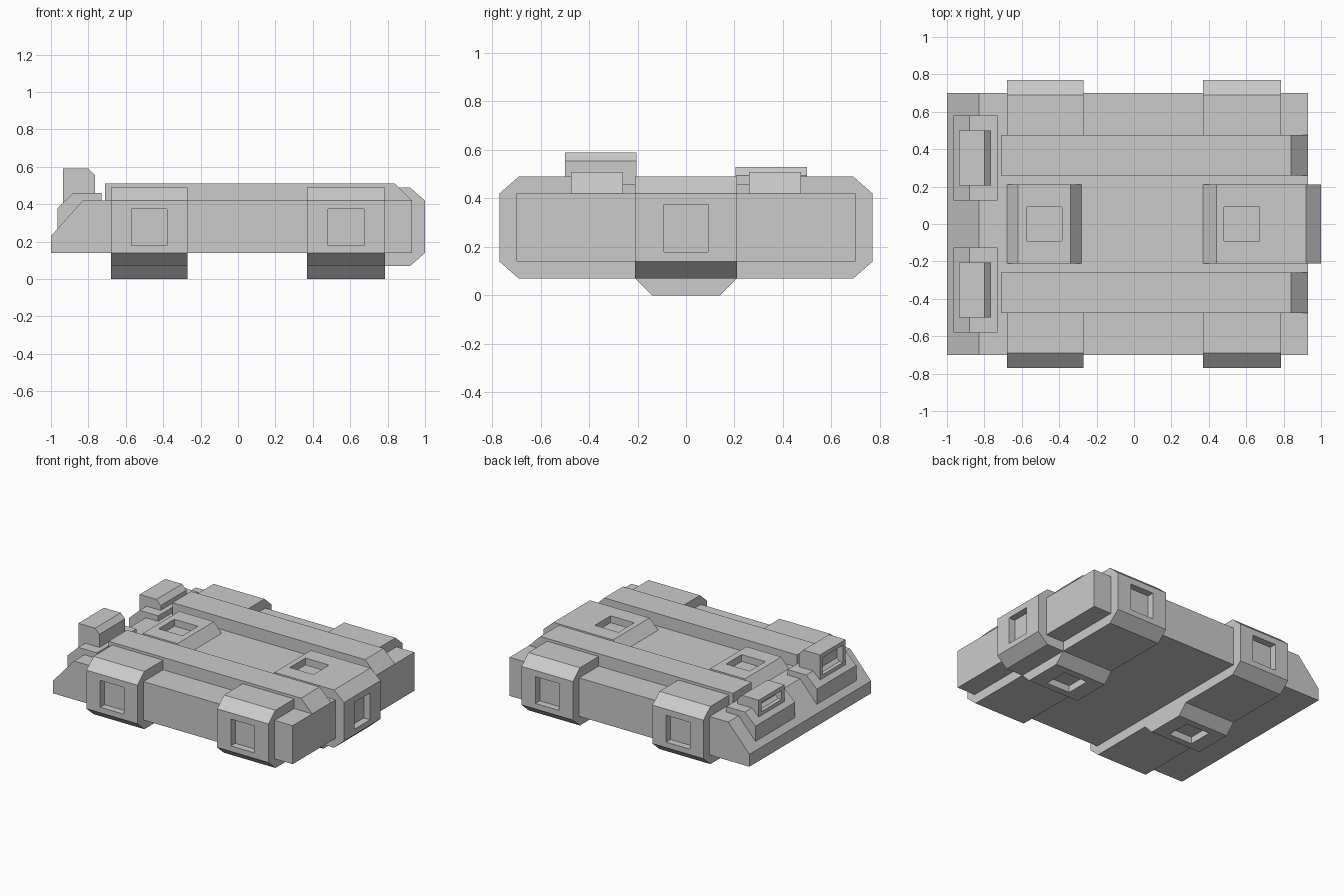
import bpy
import bmesh
from mathutils import Vector

cube = bpy.data.objects.get("Cube")
if cube:
    bpy.data.objects.remove(cube, do_unlink=True)

grey = bpy.data.materials.new("plain_grey")
grey.use_nodes = True
colour = (0.6, 0.6, 0.6, 1)
grey.diffuse_color = colour
grey.node_tree.nodes["Principled BSDF"].inputs["Base Color"].default_value = colour


def prism(name, profile, axis, lo, hi):
    """Extrude a profile, drawn in XZ (axis Y) or YZ (axis X), from lo to hi."""
    def place(p, t):
        return (p[0], t, p[1]) if axis == "Y" else (t, p[0], p[1])
    bm = bmesh.new()
    face = bm.faces.new([bm.verts.new(place(p, lo)) for p in profile])
    ext = bmesh.ops.extrude_face_region(bm, geom=[face])["geom"]
    shift = Vector(place((0, 0), hi - lo))
    bmesh.ops.translate(bm, vec=shift, verts=[g for g in ext if isinstance(g, bmesh.types.BMVert)])
    bmesh.ops.recalc_face_normals(bm, faces=bm.faces[:])
    mesh = bpy.data.meshes.new(name)
    bm.to_mesh(mesh)
    bm.free()
    mesh.materials.append(grey)
    obj = bpy.data.objects.new(name, mesh)
    bpy.context.collection.objects.link(obj)
    return obj


def cut_socket(obj, x, y, z):
    """Cut a box-shaped recess given its x, y and z ranges."""
    outline = [(x[0], z[0]), (x[1], z[0]), (x[1], z[1]), (x[0], z[1])]
    cutter = prism("socket_cutter", outline, "Y", *y)
    cutter.hide_render = True
    mod = obj.modifiers.new("socket", "BOOLEAN")
    mod.operation = "DIFFERENCE"
    mod.solver = "EXACT"
    mod.object = cutter
    graph = bpy.context.evaluated_depsgraph_get()
    cut = bpy.data.meshes.new_from_object(obj.evaluated_get(graph))
    obj.modifiers.clear()
    obj.data = cut
    bpy.data.objects.remove(cutter, do_unlink=True)


DEPTH = 0.05
HALF = 0.21          # half width of the central fittings
SIDE_Z = (0.18, 0.375)
MID_Y = (-0.09, 0.09)

# Main slab with one sloping end
prism("body", [(-1, 0.14), (0.93, 0.14), (0.93, 0.42), (-0.83, 0.42), (-1, 0.23)], "Y", -0.7, 0.7)

# Belts wrapping under the body and up both sides, with a pad beneath each
half_belt = [(0.69, 0.07), (0.77, 0.14), (0.77, 0.42), (0.69, 0.49), (0.32, 0.49), (0.32, 0.36)]
belt_profile = half_belt + [(-y, z) for y, z in reversed(half_belt)]
pad_profile = [(-0.14, 0), (0.14, 0), (HALF, 0.07), (HALF, 0.1), (-HALF, 0.1), (-HALF, 0.07)]
for label, x0, x1 in (("rear", -0.68, -0.27), ("front", 0.37, 0.785)):
    mid = (x0 + x1) / 2
    hole_x = (mid - 0.095, mid + 0.095)
    belt = prism(label + "_belt", belt_profile, "X", x0, x1)
    cut_socket(belt, hole_x, (0.77 - DEPTH, 0.9), SIDE_Z)
    cut_socket(belt, hole_x, (-0.9, DEPTH - 0.77), SIDE_Z)
    pad = prism(label + "_bottom_pad", pad_profile, "X", x0, x1)
    cut_socket(pad, hole_x, MID_Y, (-0.1, DEPTH))

# Raised pad on the top
top_pad = prism("top_pad", [(-0.68, 0.38), (-0.68, 0.42), (-0.62, 0.49), (-0.34, 0.49),
                            (-0.28, 0.42), (-0.28, 0.38)], "Y", -HALF, HALF)
cut_socket(top_pad, (-0.575, -0.385), MID_Y, (0.49 - DEPTH, 0.6))

# Bracket wrapping over the straight end
bracket = prism("end_bracket", [(0.37, 0.36), (0.37, 0.42), (0.44, 0.49), (0.92, 0.49), (1, 0.42),
                                (1, 0.14), (0.92, 0.07), (0.75, 0.07), (0.75, 0.36)], "Y", -HALF, HALF)
cut_socket(bracket, (0.48, 0.67), MID_Y, (0.49 - DEPTH, 0.6))
cut_socket(bracket, (1 - DEPTH, 1.1), MID_Y, SIDE_Z)

# Rails, lamp bases and lamps on each side; the right lamp is taller
rail_profile = [(-0.71, 0.4), (0.93, 0.4), (0.93, 0.42), (0.84, 0.51), (-0.71, 0.51)]
base_profile = [(-0.965, 0.2), (-0.73, 0.2), (-0.73, 0.46), (-0.88, 0.46), (-0.965, 0.38)]
for label, s, top in (("left", 1, 0.53), ("right", -1, 0.59)):
    def span(a, b):
        return sorted((s * a, s * b))
    prism(label + "_rail", rail_profile, "Y", *span(0.26, 0.475))
    prism(label + "_lamp_base", base_profile, "Y", *span(0.125, 0.58))
    lamp = prism(label + "_lamp", [(-0.935, 0.36), (-0.765, 0.36), (-0.765, top - 0.035),
                                   (-0.8, top), (-0.935, top)], "Y", *span(0.205, 0.5))
    cut_socket(lamp, (-1.1, DEPTH - 0.935), span(0.235, 0.47), (0.435, top - 0.03))
